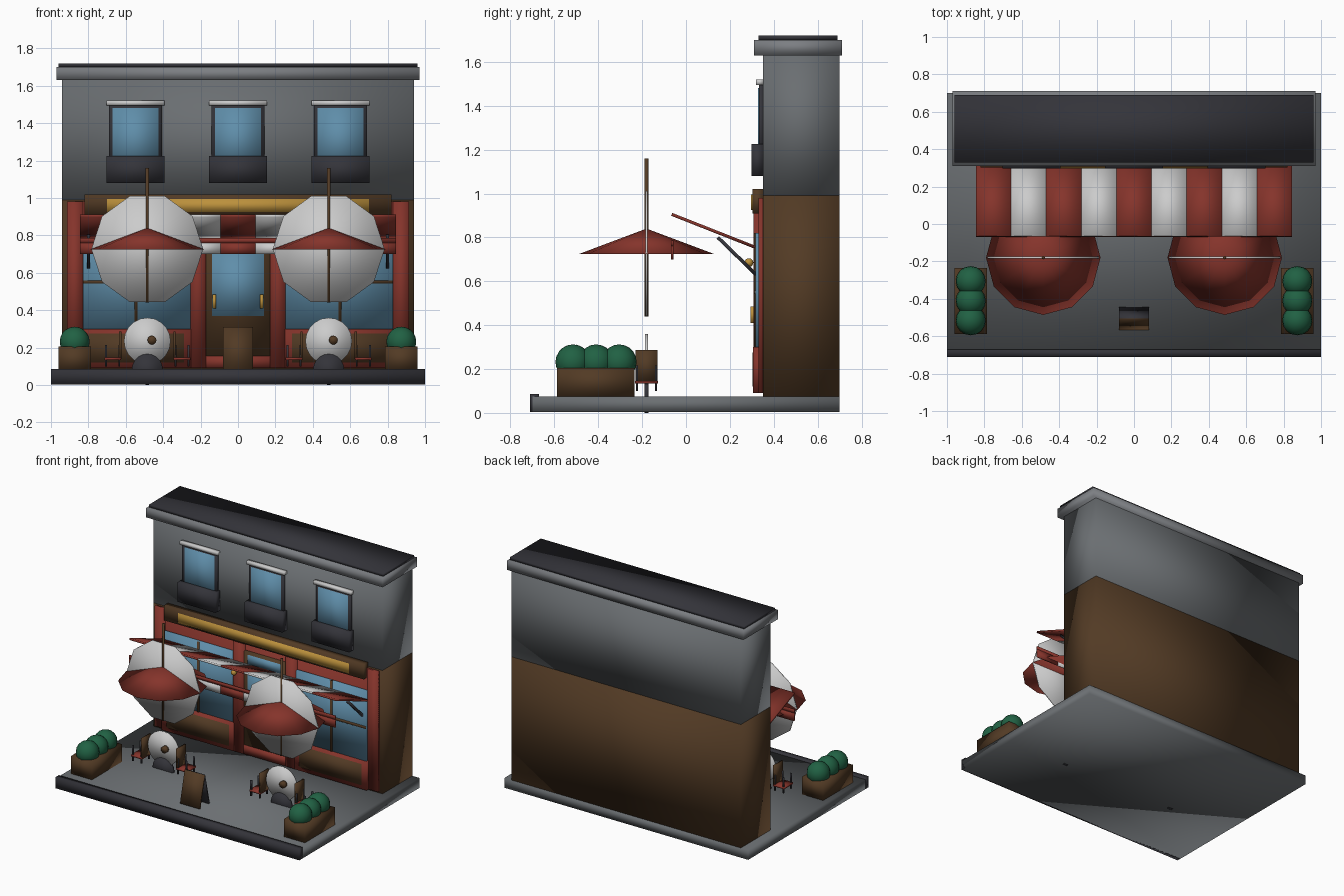
import bpy, bmesh
from math import pi, atan2, hypot
from mathutils import Matrix, Vector

if "Cube" in bpy.data.objects:
    bpy.data.objects.remove(bpy.data.objects["Cube"])

COL = dict(red=(.235, .034, .024), brown=(.085, .043, .018), blue=(.115, .27, .40), gold=(.5, .28, .045),
           dark=(.034, .034, .042), white=(.66, .66, .66), green=(.015, .12, .057),
           slate=(.145, .157, .167), stone=(.2, .21, .225))
MATS = {}
for k, c in COL.items():
    MATS[k] = bpy.data.materials.new(k)
    MATS[k].diffuse_color = (*c, 1)


def finish(name, bm, mat):
    """The whole model is smooth shaded."""
    me = bpy.data.meshes.new(name)
    for f in bm.faces:
        f.smooth = True
    bm.to_mesh(me)
    bm.free()
    me.materials.append(MATS[mat])
    ob = bpy.data.objects.new(name, me)
    bpy.context.collection.objects.link(ob)
    return ob


def box(name, mat, x, y, z):
    """Box from min/max pairs."""
    bm = bmesh.new()
    c = Vector([(a[0] + a[1]) / 2 for a in (x, y, z)])
    s = [abs(a[1] - a[0]) for a in (x, y, z)]
    bmesh.ops.create_cube(bm, size=1, matrix=Matrix.Translation(c) @ Matrix.Diagonal((*s, 1)))
    return finish(name, bm, mat)


def slab(name, mat, x, p, q, t):
    """Tilted board spanning x, running from p to q in the y-z plane."""
    dy, dz = q[0] - p[0], q[1] - p[1]
    m = (Matrix.Translation(((x[0] + x[1]) / 2, (p[0] + q[0]) / 2, (p[1] + q[1]) / 2))
         @ Matrix.Rotation(atan2(dz, dy), 4, 'X') @ Matrix.Diagonal((x[1] - x[0], hypot(dy, dz), t, 1)))
    bm = bmesh.new()
    bmesh.ops.create_cube(bm, size=1, matrix=m)
    return finish(name, bm, mat)


def cone(name, mat, c, r1, r2, h, n, rot=Matrix()):
    bm = bmesh.new()
    bmesh.ops.create_cone(bm, cap_ends=True, segments=n, radius1=r1, radius2=r2, depth=h,
                          matrix=Matrix.Translation(c) @ rot)
    return finish(name, bm, mat)


def ball(name, mat, c, r):
    bm = bmesh.new()
    bmesh.ops.create_uvsphere(bm, u_segments=16, v_segments=10, radius=r, matrix=Matrix.Translation(c))
    return finish(name, bm, mat)


def mir(s, a, b):
    return tuple(sorted((s * a, s * b)))


UPRIGHT = Matrix.Rotation(pi / 2, 4, 'X') @ Matrix.Rotation(pi / 2, 4, 'Z')

# pavement and kerb
box("pavement", 'slate', (-1, 1), (-.70, .70), (.003, .075))
box("kerb", 'dark', (-1, 1), (-.71, -.67), (.003, .085))

# building shell
box("ground_storey", 'brown', (-.94, .94), (.35, .70), (.075, .99))
box("upper_storey", 'slate', (-.94, .94), (.35, .70), (.99, 1.63))
box("cornice", 'stone', (-.97, .97), (.31, .71), (1.63, 1.70))
box("roof_cap", 'dark', (-.96, .96), (.33, .69), (1.70, 1.72))

# upper windows with lintels and flower boxes
for x in (-.548, 0, .548):
    box("window_frame", 'dark', (x - .142, x + .142), (.332, .352), (1.12, 1.50))
    box("window_glass", 'blue', (x - .122, x + .122), (.328, .34), (1.14, 1.48))
    box("window_lintel", 'white', (x - .155, x + .155), (.32, .352), (1.495, 1.52))
    box("window_box", 'dark', (x - .155, x + .155), (.298, .352), (1.08, 1.225))

# shopfront
box("shop_backing", 'red', (-.915, .915), (.335, .352), (.09, .98))
box("door_step", 'red', (-.25, .25), (.31, .35), (.09, .155))
for s in (-1, 1):
    box("outer_pilaster", 'red', mir(s, .83, .915), (.33, .35), (.09, .98))
    box("inner_pilaster", 'red', mir(s, .172, .255), (.308, .35), (.09, .98))
    box("stall_riser", 'red', mir(s, .25, .84), (.306, .35), (.09, .30))
    box("riser_panel", 'brown', mir(s, .29, .80), (.302, .33), (.12, .275))
    box("shop_glass", 'blue', mir(s, .255, .83), (.316, .345), (.30, .82))
    box("shop_mullion", 'brown', mir(s, .537, .553), (.309, .335), (.30, .82))
    box("shop_transom", 'brown', mir(s, .255, .83), (.309, .335), (.542, .558))
    box("door_handle", 'gold', mir(s, .117, .135), (.293, .32), (.41, .485))
    ball("wall_lamp", 'gold', (s * .235, .287, .685), .02)
box("door", 'brown', (-.172, .172), (.318, .35), (.155, .85))
box("door_glass", 'blue', (-.14, .14), (.312, .33), (.37, .71))
box("door_fanlight", 'blue', (-.14, .14), (.312, .33), (.76, .83))

# fascia board
box("fascia", 'brown', (-.82, .82), (.302, .35), (.91, 1.02))
box("fascia_panel", 'gold', (-.70, .70), (.296, .32), (.925, .995))

# striped awning, rail, valance and arms
w = 1.69 / 9
for i in range(9):
    xs = (-.845 + i * w, -.845 + (i + 1) * w)
    m = ('red', 'white')[i % 2]
    slab("awning_stripe", m, xs, (-.065, .905), (.315, .755), .014)
    box("awning_valance", m, xs, (-.069, -.058), (.70, .76))
box("awning_rail", 'red', (-.845, .845), (-.069, -.058), (.76, .785))
for s in (-1, 1):
    slab("awning_arm", 'dark', mir(s, .79, .806), (.145, .80), (.32, .63), .016)

# parasols, tables and chairs
for s in (-1, 1):
    x, y = s * .485, -.18
    cone("parasol_canopy", 'red', (x, y, .7825), .306, 0, .115, 12)
    cone("parasol_disc", 'white', (x, y, .727), .299, .299, .01, 10, UPRIGHT)
    cone("parasol_pole", 'brown', (x, y, .80), .009, .009, .72, 8)
    cone("table_top", 'white', (x, y, .235), .125, .125, .014, 20, UPRIGHT)
    cone("table_foot", 'dark', (x, y, .083), .083, .083, .018, 20, UPRIGHT)
    cone("cup", 'brown', (x + .025, y - .018, .24), .024, .024, .03, 12, UPRIGHT)
    for d in (-1, 1):
        cx = x + d * .185
        box("chair_seat", 'red', (cx - .045, cx + .045), (y - .052, y + .052), (.133, .146))
        bx = x + d * .145
        box("chair_back", 'brown', (bx - .006, bx + .006), (y - .05, y + .05), (.14, .287))
        for lx in (-.035, .035):
            for ly in (-.043, .043):
                box("chair_leg", 'dark', (cx + lx - .005, cx + lx + .005),
                    (y + ly - .005, y + ly + .005), (.10, .215))

# menu board
slab("board_front", 'brown', (-.08, .08), (-.56, .08), (-.505, .31), .012)
slab("board_back", 'dark', (-.08, .08), (-.45, .08), (-.505, .31), .012)

# planters with clipped shrubs
for s in (-1, 1):
    box("planter", 'brown', mir(s, .787, .96), (-.587, -.235), (.075, .205))
    for y in (-.515, -.41, -.305):
        ball("shrub", 'green', (s * .873, y, .232), .08)

for m in bpy.data.materials:
    if m.users and not m.is_grease_pencil:
        m.use_nodes = True
        m.node_tree.nodes["Principled BSDF"].inputs["Base Color"].default_value = m.diffuse_color
